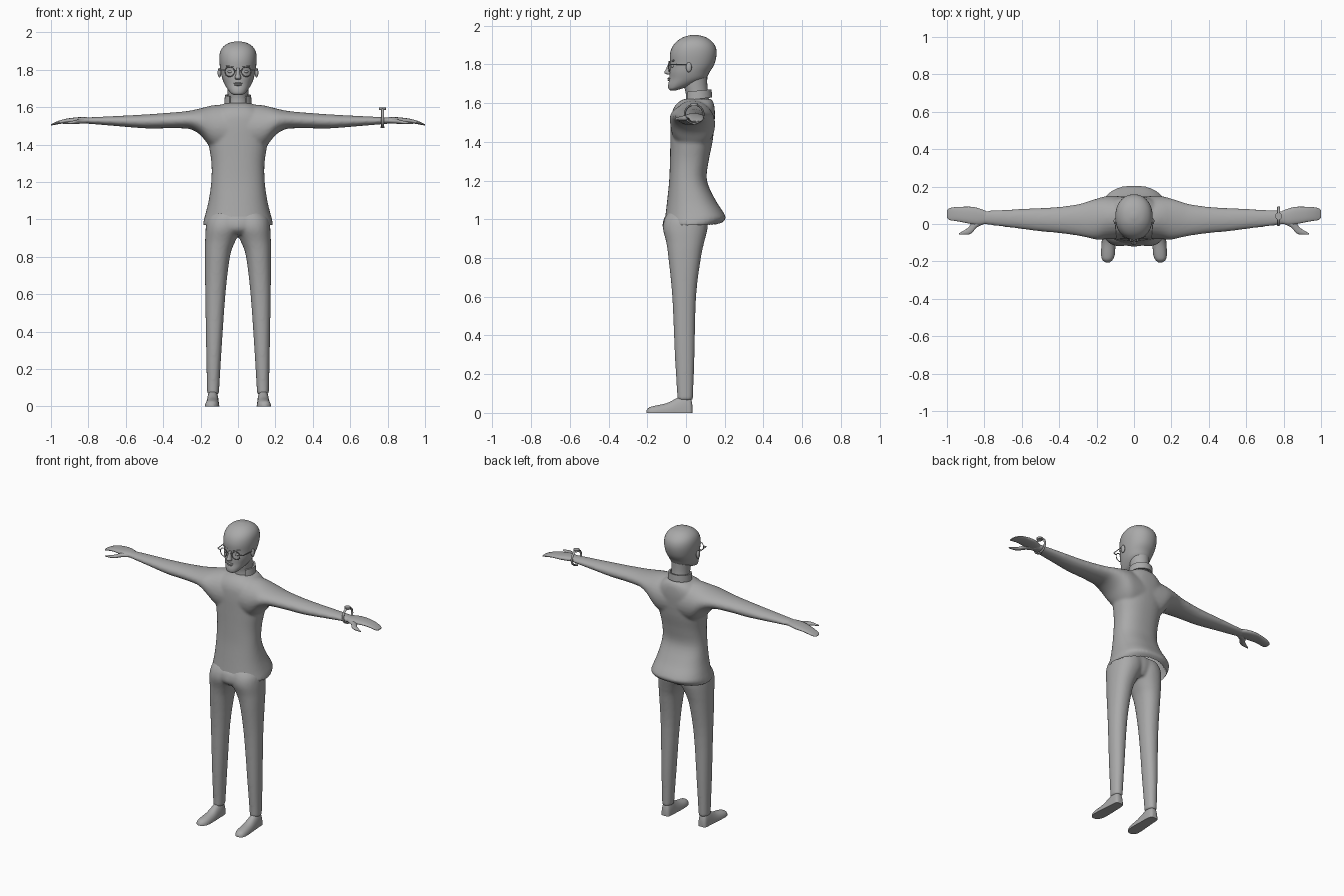
import bpy, bmesh, math
from mathutils import Vector

if "Cube" in bpy.data.objects:
    bpy.data.objects.remove(bpy.data.objects["Cube"])

grey = bpy.data.materials.new("plain_grey")
grey.diffuse_color = (0.4, 0.4, 0.4, 1)
grey.use_nodes = True
grey.node_tree.nodes["Principled BSDF"].inputs["Base Color"].default_value = grey.diffuse_color


def finish(ob, name, angle=50):
    ob.name = name
    ob.data.materials.clear()
    ob.data.materials.append(grey)
    bpy.ops.object.select_all(action='DESELECT')
    ob.select_set(True)
    bpy.context.view_layer.objects.active = ob
    bpy.ops.object.shade_smooth_by_angle(angle=math.radians(angle))
    return ob


def to_object(bm, name, angle=50):
    bmesh.ops.recalc_face_normals(bm, faces=bm.faces[:])
    me = bpy.data.meshes.new(name)
    bm.to_mesh(me)
    bm.free()
    ob = bpy.data.objects.new(name, me)
    bpy.context.collection.objects.link(ob)
    return finish(ob, name, angle)


def spline(rows, steps=4):
    """Smooth curve through rows of numbers."""
    out = []
    for i in range(len(rows) - 1):
        p = [rows[max(0, min(len(rows) - 1, i + k))] for k in (-1, 0, 1, 2)]
        for s in range(steps):
            t = s / steps
            out.append([0.5 * (2 * b + (c - a) * t + (2 * a - 5 * b + 4 * c - d) * t * t
                               + (3 * b - a - 3 * c + d) * t ** 3) for a, b, c, d in zip(*p)])
    return out + [list(rows[-1])]


def loft(bm, axis, rows, n=2.0, side=1, seg=28, floor=None):
    """Rows: position on axis, then low/high extents on the other two axes."""
    others = [k for k in range(3) if k != axis]
    rings = []
    for t, a0, a1, b0, b1 in spline(rows):
        ring = []
        for k in range(seg):
            ang = 2 * math.pi * k / seg
            c, s = math.cos(ang), math.sin(ang)
            co = [0, 0, 0]
            co[axis] = t
            co[others[0]] = (a0 + a1) / 2 + (a1 - a0) / 2 * math.copysign(abs(c) ** (2 / n), c)
            co[others[1]] = (b0 + b1) / 2 + (b1 - b0) / 2 * math.copysign(abs(s) ** (2 / n), s)
            co[0] *= side
            if floor is not None:
                co[2] = max(floor, co[2])
            ring.append(bm.verts.new(co))
        rings.append(ring)
    new = [bm.faces.new(rings[0]), bm.faces.new(rings[-1])]
    for r, q in zip(rings, rings[1:]):
        for k in range(seg):
            j = (k + 1) % seg
            new.append(bm.faces.new((r[k], r[j], q[j], q[k])))
    bmesh.ops.recalc_face_normals(bm, faces=new)


def fuse(ob, size, rounds):
    """Blend overlapping volumes into one soft skin."""
    m = ob.modifiers.new("fuse", 'REMESH')
    m.mode, m.voxel_size = 'VOXEL', size
    s = ob.modifiers.new("soften", 'SMOOTH')
    s.factor, s.iterations = 0.5, rounds
    bpy.context.view_layer.objects.active = ob
    for mod in ("fuse", "soften"):
        bpy.ops.object.modifier_apply(modifier=mod)


def ball(name, loc, scale):
    bpy.ops.mesh.primitive_uv_sphere_add(segments=20, ring_count=12, radius=1, location=loc)
    ob = bpy.context.object
    ob.scale = scale
    return finish(ob, name)


def rod(name, a, b, r):
    a, b = Vector(a), Vector(b)
    bpy.ops.mesh.primitive_cylinder_add(vertices=10, radius=r, depth=(b - a).length, location=(a + b) / 2)
    ob = bpy.context.object
    ob.rotation_euler = (b - a).to_track_quat('Z', 'Y').to_euler()
    return finish(ob, name)


# Jacket: flared body fused with one sleeve span
bm = bmesh.new()
body = [(.968, .187, -.102, .165), (1.0, .182, -.108, .204), (1.03, .174, -.105, .197),
        (1.1, .157, -.097, .152), (1.2, .143, -.087, .108), (1.3, .142, -.083, .117),
        (1.4, .156, -.081, .137), (1.5, .165, -.079, .148), (1.56, .15, -.07, .149),
        (1.6, .11, -.045, .143), (1.622, .07, -.01, .13)]
loft(bm, 2, [(z, -w, w, f, b) for z, w, f, b in body], n=2.35, seg=40)
arm = [(.1, -.08, .15, 1.36, 1.614), (.15, -.082, .149, 1.39, 1.607), (.2, -.084, .136, 1.45, 1.594),
       (.25, -.073, .12, 1.481, 1.583), (.3, -.063, .106, 1.487, 1.576), (.4, -.049, .092, 1.487, 1.568),
       (.5, -.04, .086, 1.487, 1.561), (.65, -.021, .079, 1.499, 1.553), (.82, 0, .069, 1.513, 1.545)]
span = [(-r[0], *r[1:]) for r in reversed(arm)] + [(0, -.075, .145, 1.36, 1.614)] + arm
loft(bm, 0, span)
jacket = to_object(bm, "jacket")
fuse(jacket, .008, 8)
# Open the underside of the hem
bm = bmesh.new()
bm.from_mesh(jacket.data)
bmesh.ops.delete(bm, geom=[f for f in bm.faces if f.calc_center_median().z < .99 and f.normal.z < -.8],
                 context='FACES')
bm.to_mesh(jacket.data)
bm.free()
finish(jacket, "jacket", 60)

# Trousers: two legs fused at the hips
bm = bmesh.new()
leg = [(.065, .102, .165, -.047, .036), (.1, .1, .166, -.046, .037), (.3, .088, .17, -.058, .044),
       (.6, .067, .175, -.071, .052), (.8, .043, .177, -.091, .077), (.88, .016, .176, -.102, .094),
       (.95, -.02, .173, -.119, .111), (1.0, -.03, .165, -.112, .112), (1.04, -.03, .14, -.09, .1)]
for s in (1, -1):
    loft(bm, 2, leg, n=2.2, side=s)
loft(bm, 2, [(.92, -.06, .06, -.09, .08), (.95, -.12, .12, -.119, .1),
             (1.0, -.15, .15, -.116, .11), (1.04, -.14, .14, -.09, .1)])
trousers = to_object(bm, "trousers")
fuse(trousers, .008, 6)
finish(trousers, "trousers", 60)

# Shoes with flat soles, and hands with thumbs
shoe = [(.033, .118, .152, .04), (.022, .107, .163, .08), (-.01, .103, .166, .095), (-.05, .102, .169, .075),
        (-.1, .1, .173, .05), (-.16, .102, .176, .037), (-.19, .113, .17, .028), (-.205, .13, .153, .012)]
hand = [(.79, .002, .069, 1.514, 1.545), (.83, -.004, .084, 1.515, 1.547), (.87, .0, .092, 1.515, 1.545),
        (.92, .01, .092, 1.515, 1.538), (.96, .017, .09, 1.509, 1.527), (.988, .022, .084, 1.504, 1.515),
        (1.0, .035, .072, 1.502, 1.508)]
thumb = [(.8, .0, .04, 1.515, 1.54), (.84, -.018, .03, 1.512, 1.538), (.865, -.046, .01, 1.51, 1.532),
         (.885, -.056, -.018, 1.509, 1.527), (.91, -.057, -.035, 1.509, 1.522), (.935, -.057, -.049, 1.51, 1.516)]
for s, tag in ((1, "left"), (-1, "right")):
    bm = bmesh.new()
    loft(bm, 1, [(y, a, b, -h, h) for y, a, b, h in shoe], n=2.3, side=s, floor=0)
    bmesh.ops.remove_doubles(bm, verts=bm.verts[:], dist=.0001)
    to_object(bm, tag + "_shoe")
    bm = bmesh.new()
    loft(bm, 0, hand, side=s, n=2.3)
    loft(bm, 0, thumb, side=s)
    to_object(bm, tag + "_hand", 60)

# Head and neck
bm = bmesh.new()
skull = [(1.666, .022, -.083, -.05), (1.675, .038, -.091, -.02), (1.695, .055, -.092, .04),
         (1.725, .073, -.086, .1), (1.76, .086, -.085, .122), (1.8, .094, -.082, .146),
         (1.85, .1, -.083, .158), (1.89, .097, -.071, .153), (1.92, .082, -.046, .132),
         (1.942, .052, -.01, .098), (1.952, .012, .03, .055)]
loft(bm, 2, [(z, -w, w, f, b) for z, w, f, b in skull], n=2.15, seg=36)
to_object(bm, "head", 60)
bm = bmesh.new()
loft(bm, 2, [(1.58, -.065, .065, -.005, .125), (1.64, -.055, .055, .0, .115),
             (1.69, -.056, .056, -.01, .11), (1.74, -.06, .06, -.01, .11)])
to_object(bm, "neck", 60)

# Standing collar, open at the throat
bm = bmesh.new()
cols = []
for k in range(33):
    a = math.radians(-50 + 280 * k / 32)
    col = []
    for r, h in ((.062, 0), (.073, 0), (.07, .043), (.06, .043)):
        y = .062 + r * math.sin(a)
        col.append(bm.verts.new((r * math.cos(a), y, 1.615 + .1 * y + h)))
    cols.append(col)
for p, q in zip(cols, cols[1:]):
    for i in range(4):
        j = (i + 1) % 4
        bm.faces.new((p[i], p[j], q[j], q[i]))
bm.faces.new(cols[0])
bm.faces.new(cols[-1])
to_object(bm, "collar", 40)

# Face
bm = bmesh.new()
loft(bm, 2, [(1.747, -.012, .012, -.098, -.07), (1.757, -.017, .017, -.112, -.07),
             (1.775, -.012, .012, -.104, -.07), (1.81, -.008, .008, -.088, -.07)])
to_object(bm, "nose", 60)
ball("upper_lip", (0, -.086, 1.727), (.024, .009, .005))
ball("lower_lip", (0, -.086, 1.719), (.019, .009, .005))
for s, tag in ((1, "left"), (-1, "right")):
    ball(tag + "_ear", (s * .099, .015, 1.785), (.01, .015, .026))
    ball(tag + "_eye", (s * .04, -.066, 1.79), (.015, .011, .008))
    rod(tag + "_brow", (s * .02, -.078, 1.817), (s * .062, -.062, 1.82), .004)
    # Glasses
    bpy.ops.mesh.primitive_torus_add(location=(s * .045, -.086, 1.79), rotation=(math.pi / 2, 0, s * .15),
                                     major_radius=.026, minor_radius=.0025,
                                     major_segments=24, minor_segments=8)
    finish(bpy.context.object, tag + "_glasses_rim")
    rod(tag + "_glasses_hinge", (s * .07, -.083, 1.797), (s * .093, -.078, 1.8), .003)
    rod(tag + "_glasses_arm", (s * .093, -.078, 1.8), (s * .102, .015, 1.8), .0025)
rod("glasses_bridge", (-.02, -.09, 1.797), (.02, -.09, 1.797), .0025)

# Wristwatch: loose band, dial and clasp
bpy.ops.mesh.primitive_torus_add(location=(.773, .042, 1.543), rotation=(0, math.pi / 2, 0),
                                 major_radius=.048, minor_radius=.005, major_segments=32, minor_segments=8)
band = bpy.context.object
band.scale = (1, 1, 1.6)
finish(band, "watch_band")
for name, z, r, h in (("watch_dial", 1.592, .019, .012), ("watch_clasp", 1.494, .011, .008)):
    bpy.ops.mesh.primitive_cylinder_add(vertices=24, radius=r, depth=h, location=(.773, .042, z))
    finish(bpy.context.object, name)
